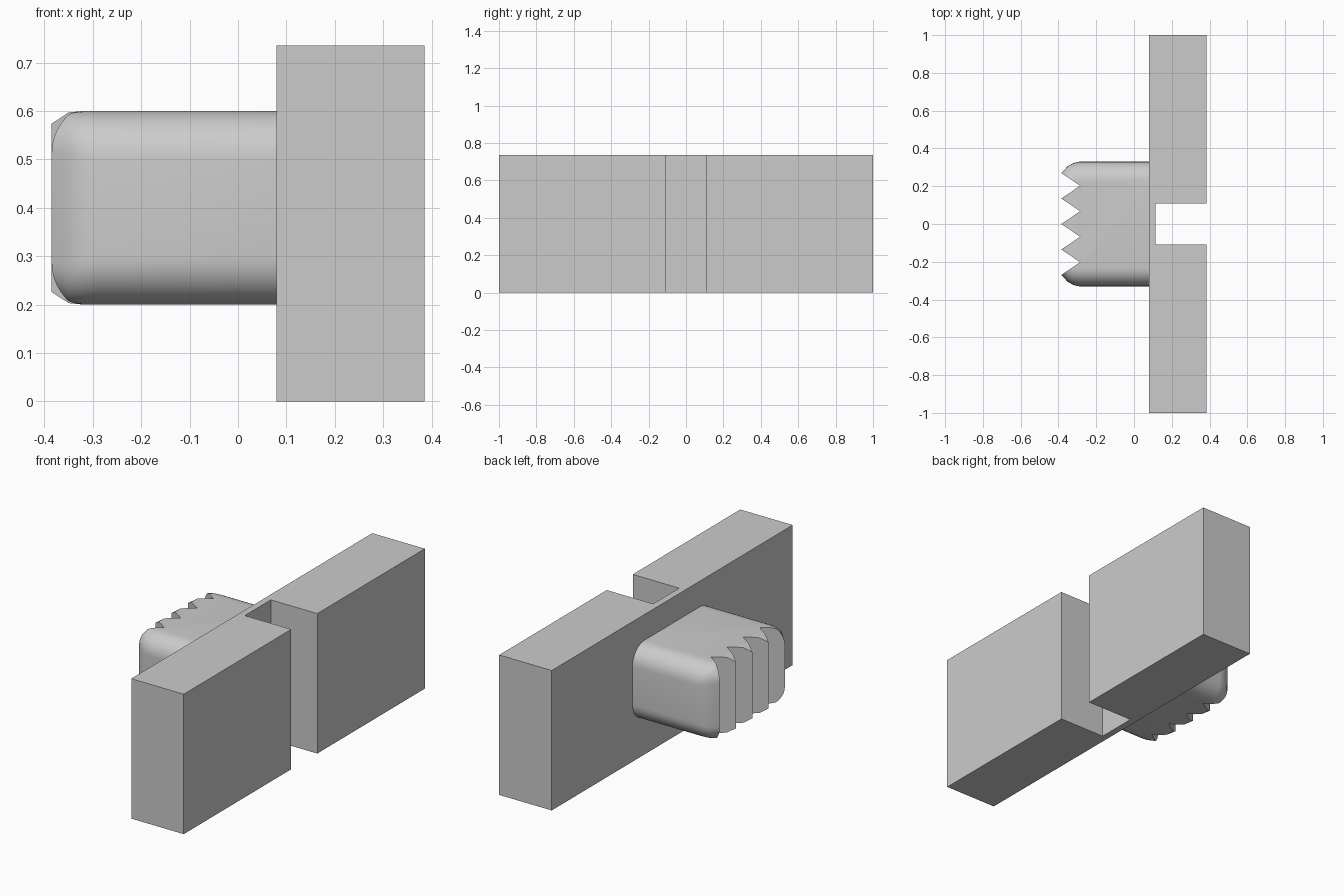
import bpy, bmesh
from math import sin, cos, pi, radians

cube = bpy.data.objects.get("Cube")
if cube:
    bpy.data.objects.remove(cube, do_unlink=True)

grey = bpy.data.materials.new("light_grey")
grey.use_nodes = True
colour = (0.6, 0.6, 0.6, 1)
grey.diffuse_color = colour
grey.node_tree.nodes["Principled BSDF"].inputs["Base Color"].default_value = colour


def loft(name, rings):
    """Skin a closed solid through rings of equal point count."""
    bm = bmesh.new()
    loops = [[bm.verts.new(p) for p in ring] for ring in rings]
    n = len(loops[0])
    for a, b in zip(loops, loops[1:]):
        for i in range(n):
            j = (i + 1) % n
            bm.faces.new((a[i], a[j], b[j], b[i]))
    bm.faces.new(loops[0])
    bm.faces.new(loops[-1])
    bmesh.ops.recalc_face_normals(bm, faces=bm.faces)
    mesh = bpy.data.meshes.new(name)
    bm.to_mesh(mesh)
    bm.free()
    mesh.materials.append(grey)
    obj = bpy.data.objects.new(name, mesh)
    bpy.context.collection.objects.link(obj)
    return obj


def extrude_up(name, outline, z0, z1):
    return loft(name, [[(x, y, z) for x, y in outline] for z in (z0, z1)])


def rounded_ring(x, half_y, half_z, radius, steps=8):
    """Rounded rectangle standing across the x axis."""
    ring = []
    for q, (sy, sz) in enumerate(((1, 1), (-1, 1), (-1, -1), (1, -1))):
        for k in range(steps + 1):
            a = (q + k / steps) * pi / 2
            ring.append((x, sy * (half_y - radius) + radius * cos(a),
                         0.4 + sz * (half_z - radius) + radius * sin(a)))
    return ring


# Bar with a vertical slot in its outer face
back, face, floor, slot = 0.08, 0.385, 0.115, 0.108
extrude_up("slotted_bar", [(back, -1), (face, -1), (face, -slot), (floor, -slot),
                           (floor, slot), (face, slot), (face, 1), (back, 1)], 0, 0.735)

# Rounded grip block, tapering at its free end
grip = loft("grip_block", [rounded_ring(*s) for s in (
    (0.09, 0.33, 0.2, 0.1), (-0.29, 0.33, 0.2, 0.1), (-0.32, 0.323, 0.2, 0.095),
    (-0.35, 0.307, 0.197, 0.085), (-0.385, 0.27, 0.174, 0.06),
    (-0.395, 0.258, 0.166, 0.055))])

# Zigzag cutter that leaves five teeth
zigzag = [(-0.285 if i % 2 else -0.385, -0.27 + i * 0.0675) for i in range(9)]
cutter = extrude_up("teeth_cutter", [(-0.5, -0.4)] + zigzag + [(-0.5, 0.4)], 0.1, 0.7)
cut = grip.modifiers.new("teeth", "BOOLEAN")
cut.operation = "DIFFERENCE"
cut.solver = "EXACT"
cut.object = cutter
bpy.ops.object.select_all(action="DESELECT")
grip.select_set(True)
bpy.context.view_layer.objects.active = grip
bpy.ops.object.modifier_apply(modifier=cut.name)
bpy.data.objects.remove(cutter, do_unlink=True)
bpy.ops.object.shade_smooth_by_angle(angle=radians(30))
